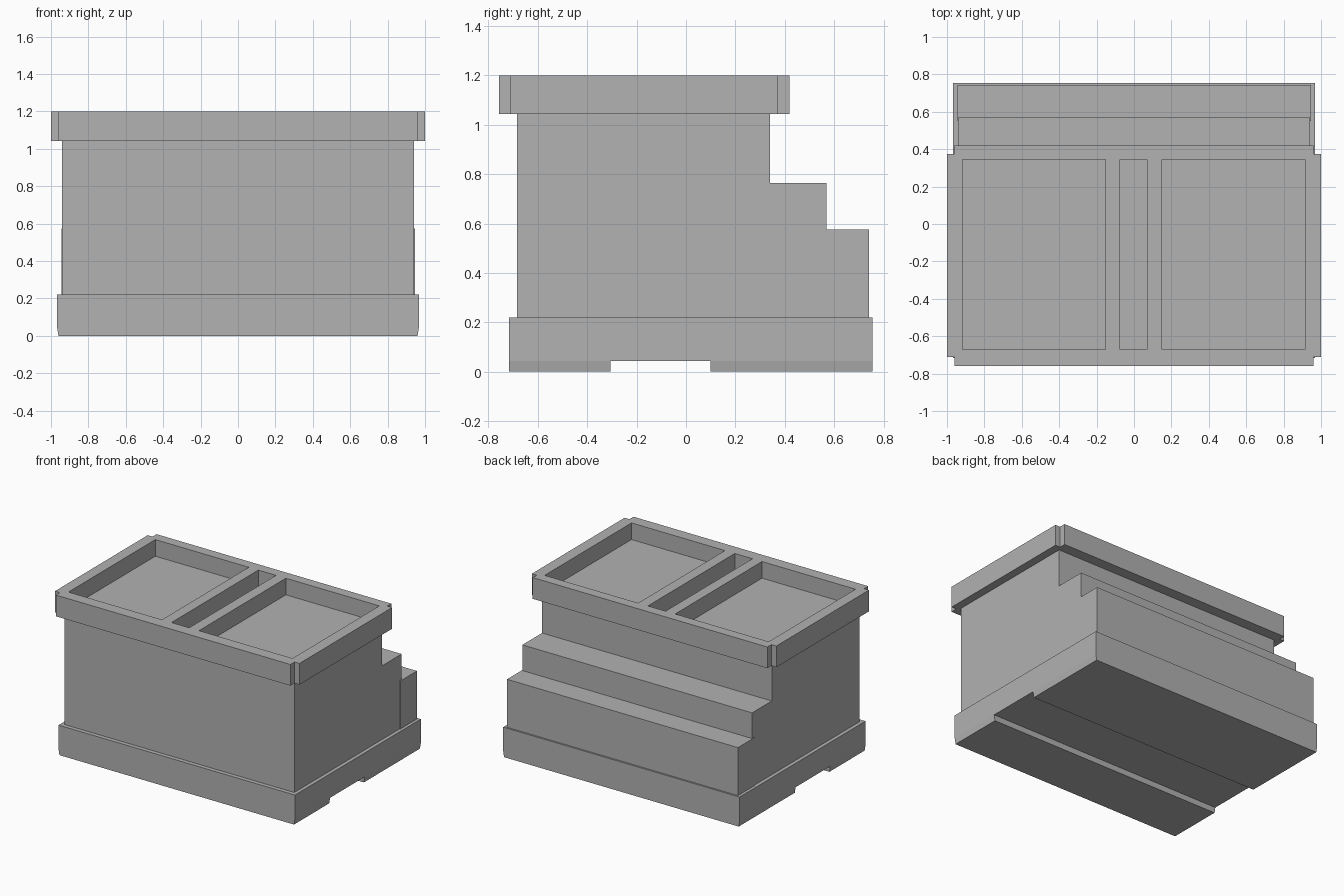
import bpy, bmesh

if "Cube" in bpy.data.objects:
    bpy.data.objects.remove(bpy.data.objects["Cube"])

# One plain grey for the whole model
grey = bpy.data.materials.new("plain_grey")
grey.diffuse_color = (0.445, 0.445, 0.445, 1)
grey.use_nodes = True
grey.node_tree.nodes["Principled BSDF"].inputs["Base Color"].default_value = grey.diffuse_color


def finish(name, bm):
    bmesh.ops.recalc_face_normals(bm, faces=bm.faces)
    me = bpy.data.meshes.new(name)
    bm.to_mesh(me)
    bm.free()
    me.materials.append(grey)
    ob = bpy.data.objects.new(name, me)
    bpy.context.collection.objects.link(ob)
    return ob


def prism(name, points, offset):
    """Extrude a closed outline of 3D points along an offset."""
    bm = bmesh.new()
    face = bm.faces.new([bm.verts.new(p) for p in points])
    new = bmesh.ops.extrude_face_region(bm, geom=[face])["geom"]
    verts = [v for v in new if isinstance(v, bmesh.types.BMVert)]
    bmesh.ops.translate(bm, verts=verts, vec=offset)
    return finish(name, bm)


def box(name, x0, x1, y0, y1, z0, z1):
    outline = [(x0, y0, z0), (x1, y0, z0), (x1, y1, z0), (x0, y1, z0)]
    return prism(name, outline, (0, 0, z1 - z0))


# Main body with the upper step at the back
side = [(-0.685, 0.2), (0.56, 0.2), (0.57, 0.2), (0.57, 0.765),
        (0.34, 0.765), (0.34, 1.06), (-0.685, 1.06)]
side.pop(1)
prism("body", [(-0.94, y, z) for y, z in side], (1.88, 0, 0))

# Lower step, a touch wider than the body
box("lower_step", -0.945, 0.945, 0.55, 0.742, 0.2, 0.575)

# Base plinth on two feet whose ends taper inward
box("plinth", -0.967, 0.967, -0.716, 0.755, 0.043, 0.22)
for name, y0, y1 in (("front_foot", -0.716, -0.305), ("back_foot", 0.1, 0.755)):
    ends = [(-0.96, 0), (0.96, 0), (0.967, 0.043), (-0.967, 0.043)]
    prism(name, [(x, y0, z) for x, z in ends], (0, y1 - y0, 0))

# Top tray: rectangle with notched corners
xo, xi = 1.0, 0.96
yo0, yi0, yi1, yo1 = -0.758, -0.71, 0.373, 0.42
outline = [(-xi, yo0), (xi, yo0), (xi, yi0), (xo, yi0), (xo, yi1), (xi, yi1),
           (xi, yo1), (-xi, yo1), (-xi, yi1), (-xo, yi1), (-xo, yi0), (-xi, yi0)]
tray = prism("top_tray", [(x, y, 1.043) for x, y in outline], (0, 0, 0.157))

# Three rectangular wells cut into the tray
cutters = []
for x0, x1 in ((-0.918, -0.153), (-0.075, 0.07), (0.15, 0.915)):
    cut = box("well_cutter", x0, x1, -0.67, 0.345, 1.077, 1.4)
    cut.hide_render = True
    mod = tray.modifiers.new("well", 'BOOLEAN')
    mod.operation = 'DIFFERENCE'
    mod.solver = 'EXACT'
    mod.object = cut
    cutters.append(cut)

# Bake the cuts and remove the helpers
bpy.context.view_layer.update()
deps = bpy.context.evaluated_depsgraph_get()
cut_mesh = bpy.data.meshes.new_from_object(tray.evaluated_get(deps))
tray.modifiers.clear()
tray.data = cut_mesh
for cut in cutters:
    bpy.data.objects.remove(cut)
